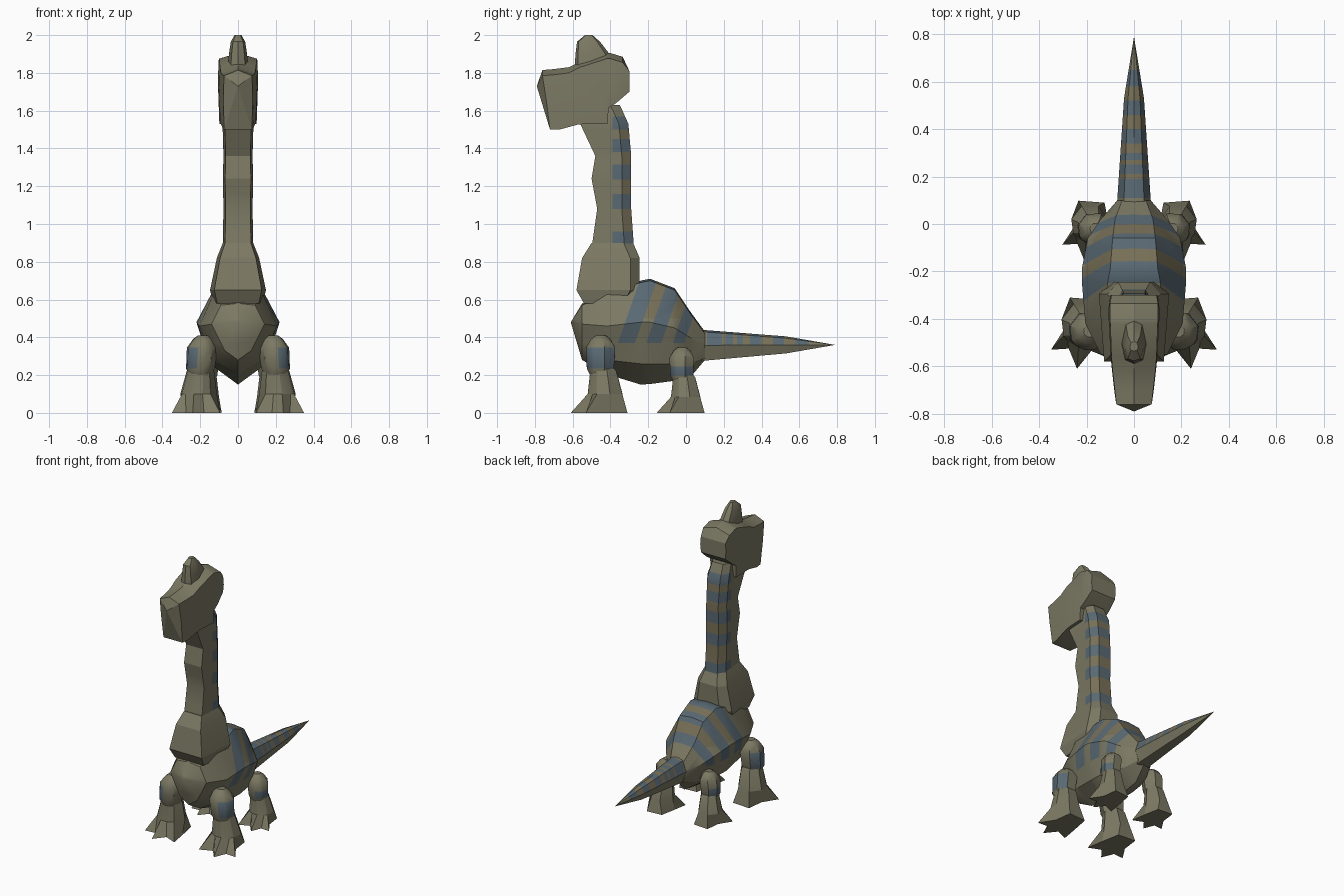
import bpy, bmesh, math
from mathutils import Vector

cube = bpy.data.objects.get("Cube")
if cube:
    bpy.data.objects.remove(cube, do_unlink=True)


def make_material(name, colour):
    mat = bpy.data.materials.new(name)
    mat.use_nodes = True
    rgba = (*colour, 1)
    mat.diffuse_color = rgba
    mat.node_tree.nodes["Principled BSDF"].inputs["Base Color"].default_value = rgba
    return mat


MATERIALS = [
    make_material("olive_skin", (0.2, 0.19, 0.125)),
    make_material("blue_stripe", (0.1, 0.14, 0.17)),
    make_material("tan_back", (0.185, 0.16, 0.095)),
]
OLIVE, BLUE, TAN = range(3)


def mirrored(half):
    """Close a half section that runs from centre line to centre line."""
    return half + [(-x, y, z) for x, y, z in reversed(half[1:-1])]


def loft(rings, start=None, end=None):
    """Skin a row of equal rings; close the ends flat or to a point."""
    bm = bmesh.new()
    loops = [[bm.verts.new(p) for p in ring] for ring in rings]
    count = len(loops[0])
    for a, b in zip(loops, loops[1:]):
        for i in range(count):
            j = (i + 1) % count
            bm.faces.new((a[i], a[j], b[j], b[i]))
    for loop, tip in ((loops[0], start), (loops[-1], end)):
        if tip is None:
            bm.faces.new(loop)
        else:
            apex = bm.verts.new(tip)
            for i in range(count):
                bm.faces.new((loop[i], loop[(i + 1) % count], apex))
    bmesh.ops.recalc_face_normals(bm, faces=bm.faces)
    return bm


def cut(bm, axis, distance):
    bmesh.ops.bisect_plane(bm, geom=bm.verts[:] + bm.edges[:] + bm.faces[:],
                           plane_co=axis * (distance / axis.length_squared),
                           plane_no=axis.normalized(), dist=1e-5)


def paint_bands(bm, axis, bands, is_striped, is_tan):
    """Cut bands along an axis; blue inside them, tan in the gaps."""
    axis = Vector(axis)
    for low, high in bands:
        cut(bm, axis, low)
        cut(bm, axis, high)
    bm.normal_update()
    for face in bm.faces:
        centre = face.calc_center_median()
        d = centre.dot(axis)
        if any(low < d < high for low, high in bands):
            if is_striped(centre, face.normal):
                face.material_index = BLUE
        elif bands[0][0] < d < bands[-1][1] and is_tan(centre, face.normal):
            face.material_index = TAN


def finish(bm, name, angle=32):
    mesh = bpy.data.meshes.new(name)
    bm.to_mesh(mesh)
    bm.free()
    for mat in MATERIALS:
        mesh.materials.append(mat)
    obj = bpy.data.objects.new(name, mesh)
    bpy.context.collection.objects.link(obj)
    bpy.ops.object.select_all(action='DESELECT')
    obj.select_set(True)
    bpy.context.view_layer.objects.active = obj
    bpy.ops.object.shade_smooth_by_angle(angle=math.radians(angle))
    return obj


# Body: sections along y with a broad back and a keeled belly
def body_ring(y, top, shoulder, side, side_z, low, low_z, bottom):
    return mirrored([(0, y, top), (shoulder, y, top - 0.01), (side, y, side_z),
                     (low, y, low_z), (0, y, bottom)])


body = loft([
    body_ring(-0.55, 0.58, 0.09, 0.14, 0.47, 0.07, 0.33, 0.28),
    body_ring(-0.42, 0.64, 0.13, 0.205, 0.46, 0.13, 0.28, 0.205),
    body_ring(-0.24, 0.70, 0.11, 0.22, 0.48, 0.15, 0.26, 0.15),
    body_ring(-0.19, 0.71, 0.1, 0.22, 0.48, 0.15, 0.26, 0.153),
    body_ring(-0.06, 0.66, 0.09, 0.195, 0.45, 0.13, 0.26, 0.17),
    body_ring(0.02, 0.54, 0.08, 0.14, 0.4, 0.09, 0.26, 0.185),
    body_ring(0.1, 0.43, 0.05, 0.07, 0.36, 0.05, 0.29, 0.28),
], start=(0, -0.61, 0.48))
cut(body, Vector((0, 0, 1)), 0.37)
cut(body, Vector((0, 0, 1)), 0.5)
paint_bands(body, (0, 1, -0.35), [(-0.49, -0.4), (-0.34, -0.26), (-0.2, -0.14)],
            lambda c, n: c.z > 0.37, lambda c, n: c.z > 0.5)
finish(body, "body")


# Tail: six sided spike
def tail_ring(y, top, bottom, width):
    middle = (top + bottom) / 2
    return mirrored([(0, y, top), (width * 0.6, y, top - 0.01), (width, y, middle),
                     (width * 0.6, y, bottom), (0, y, bottom)])


tail = loft([tail_ring(0.08, 0.44, 0.275, 0.072), tail_ring(0.53, 0.405, 0.315, 0.042)],
            end=(0, 0.79, 0.36))
paint_bands(tail, (0, 1, 0),
            [(0.11, 0.19), (0.21, 0.25), (0.27, 0.3), (0.34, 0.4), (0.46, 0.52), (0.58, 0.65)],
            lambda c, n: n.z > 0.1, lambda c, n: n.z > 0.1)
finish(tail, "tail")


# Neck: level sections with a flat front and a bevelled back
def neck_ring(z, front, back, width):
    return mirrored([(0, front, z), (width * 0.85, front, z), (width, back - 0.05, z),
                     (width * 0.6, back, z), (0, back, z)])


neck_base = loft([
    neck_ring(0.58, -0.54, -0.28, 0.13),
    neck_ring(0.65, -0.58, -0.245, 0.148),
    neck_ring(0.82, -0.55, -0.245, 0.112),
    neck_ring(0.9, -0.5, -0.28, 0.08),
])
finish(neck_base, "neck_base", 20)

neck = loft([
    neck_ring(0.87, -0.5, -0.275, 0.081),
    neck_ring(1.08, -0.47, -0.29, 0.077),
    neck_ring(1.24, -0.5, -0.29, 0.08),
    neck_ring(1.36, -0.48, -0.29, 0.077),
    neck_ring(1.53, -0.56, -0.305, 0.082),
    neck_ring(1.63, -0.5, -0.35, 0.07),
])
cut(neck, Vector((0, 1, 0)), -0.39)
paint_bands(neck, (0, 0, 1),
            [(0.871, 0.96), (1.08, 1.16), (1.235, 1.315), (1.38, 1.45), (1.5, 1.57)],
            lambda c, n: c.y > -0.39, lambda c, n: n.y > 0.3)
finish(neck, "neck", 20)


# Head: boxy sections with a ridged top and a stepped jaw
def head_ring(y_top, top, y_low, bottom, width, ridge=0.03):
    y_mid = (y_top + y_low) / 2
    return mirrored([(0, y_top, top), (width * 0.95, y_top, top - ridge),
                     (width, y_mid, (top + bottom) / 2),
                     (width * 0.94, y_low, bottom), (0, y_low, bottom)])


head = loft([
    head_ring(-0.76, 1.815, -0.72, 1.5, 0.078),
    head_ring(-0.7, 1.82, -0.67, 1.5, 0.085),
    head_ring(-0.62, 1.83, -0.57, 1.527, 0.095),
    head_ring(-0.56, 1.86, -0.52, 1.53, 0.1),
    head_ring(-0.42, 1.905, -0.415, 1.53, 0.105),
    head_ring(-0.4, 1.905, -0.41, 1.615, 0.107),
    head_ring(-0.335, 1.885, -0.37, 1.64, 0.107),
    head_ring(-0.3, 1.81, -0.3, 1.7, 0.1, 0),
], start=(0, -0.79, 1.73))
finish(head, "head", 25)


# Crest: tapering knob on top of the head
def crest_ring(z, front, back, width):
    step = (back - front) * 0.25
    return mirrored([(0, front, z), (width * 0.7, front + step * 0.3, z),
                     (width, front + step * 1.6, z),
                     (width * 0.7, back - step * 0.5, z), (0, back, z)])


finish(loft([
    crest_ring(1.82, -0.59, -0.36, 0.056),
    crest_ring(1.9, -0.585, -0.405, 0.048),
    crest_ring(1.965, -0.577, -0.455, 0.038),
    crest_ring(2.0, -0.535, -0.495, 0.018),
]), "crest")

# Legs: a rounded knee over a shin that flares into three pointed toes
FOOT = [(0.07, 0.14), (0.085, 0.02), (0.15, -0.08), (0.075, -0.075), (0.04, -0.16),
        (-0.02, -0.085), (-0.105, -0.12), (-0.085, 0), (-0.06, 0.13)]
ANGLES = [math.atan2(y, x) for x, y in FOOT]


def leg(name, side, x, y, size, patch_top):
    def place(dx, dy, z):
        return (side * (x + dx * size), y + dy * size, z * size)

    def ring(z, radius, dx=0, dy=0):
        return [place(dx + radius * math.cos(a), dy + radius * math.sin(a), z) for a in ANGLES]

    shin = loft([[place(dx, dy, 0) for dx, dy in FOOT],
                 ring(0.1, 0.098, 0.01, 0.025), ring(0.22, 0.074, 0, 0.015),
                 ring(0.26, 0.06)])
    finish(shin, name + "_shin", 25)

    knee = loft([ring(0.2, 0.06), ring(0.235, 0.077), ring(0.29, 0.08, -0.005),
                 ring(0.345, 0.083, -0.01), ring(0.39, 0.055, -0.015), ring(0.41, 0.028, -0.015)])
    knee.normal_update()
    for face in knee.faces:
        height = face.calc_center_median().z / size
        if 0.235 < height < patch_top and side * face.normal.x > 0.2:
            face.material_index = BLUE
    finish(knee, name + "_knee", 35)


for label, side in (("left", 1), ("right", -1)):
    leg("front_leg_" + label, side, 0.2, -0.45, 1, 0.345)
    leg("hind_leg_" + label, side, 0.175, -0.02, 0.845, 0.29)
